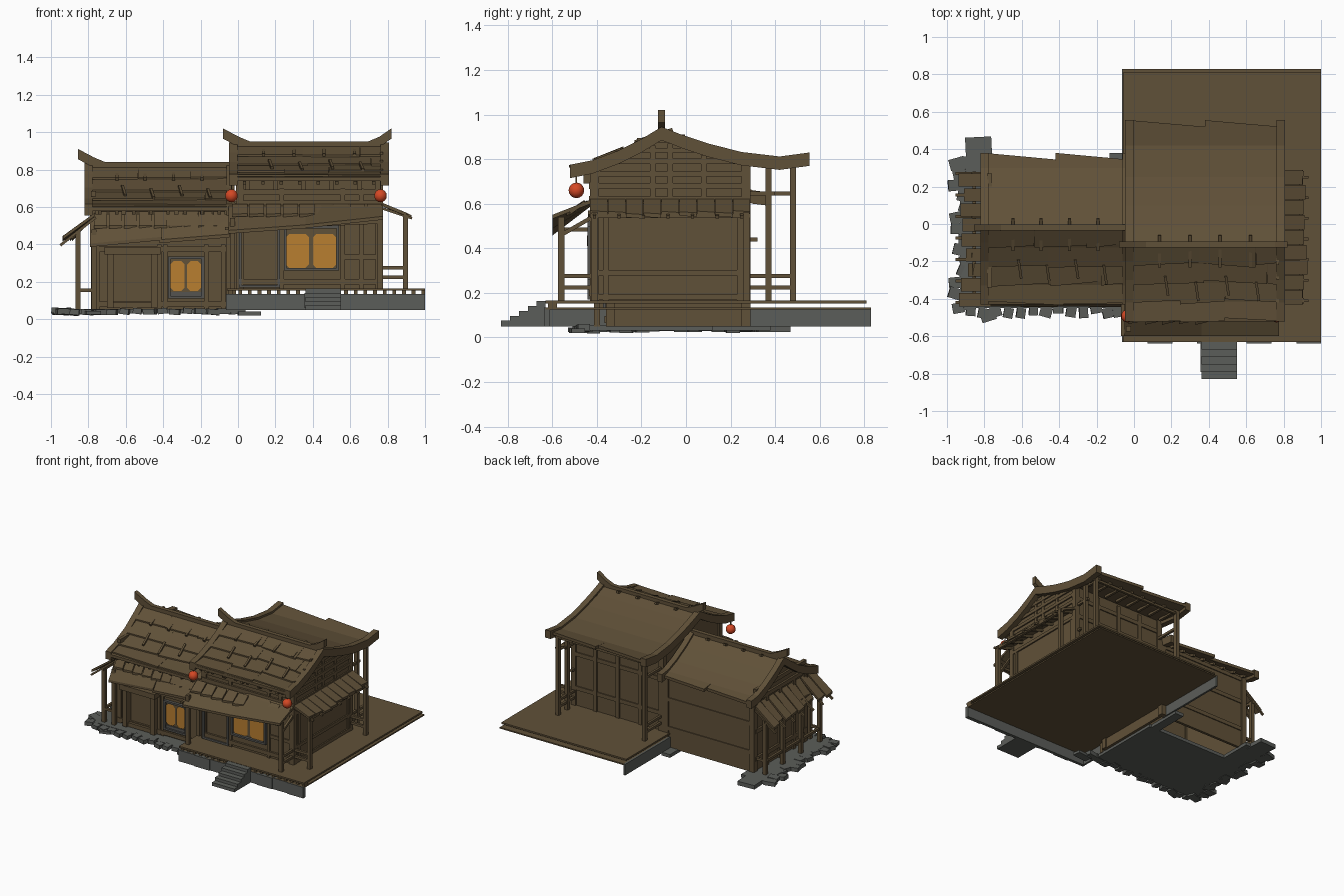
import bpy, bmesh, math, random
from mathutils import Vector, Matrix

if "Cube" in bpy.data.objects:
    bpy.data.objects.remove(bpy.data.objects["Cube"])
random.seed(4)

def material(name, c):
    m = bpy.data.materials.new(name)
    m.diffuse_color = (*c, 1)
    m.use_nodes = True
    m.node_tree.nodes["Principled BSDF"].inputs["Base Color"].default_value = m.diffuse_color
    return m
WOOD = material("weathered_wood", (0.118, 0.082, 0.040))
STONE = material("grey_stone", (0.105, 0.11, 0.10))
FRAME = material("grey_frame", (0.09, 0.088, 0.08))
GLOW = material("amber_paper", (0.48, 0.21, 0.03))
RED = material("lantern_red", (0.66, 0.065, 0.018))

def finish(name, bm, mat):
    bmesh.ops.recalc_face_normals(bm, faces=bm.faces)
    me = bpy.data.meshes.new(name)
    bm.to_mesh(me)
    bm.free()
    me.materials.append(mat)
    ob = bpy.data.objects.new(name, me)
    bpy.context.collection.objects.link(ob)
    return ob

def boxes(name, mat, items):
    """Each item: x0, x1, y0, y1, z0, z1 and an optional rotation about z, y."""
    bm = bmesh.new()
    for x0, x1, y0, y1, z0, z1, *rot in items:
        m = Matrix.Translation(((x0+x1)/2, (y0+y1)/2, (z0+z1)/2))
        if rot:
            m = m @ Matrix.Rotation(rot[0], 4, 'Z') @ Matrix.Rotation(rot[1], 4, 'Y')
        bmesh.ops.create_cube(bm, size=1, matrix=m @ Matrix.Diagonal((x1-x0, y1-y0, z1-z0, 1)))
    return finish(name, bm, mat)

def bars(name, mat, items, w=0.025):
    """Square bars between pairs of points."""
    bm = bmesh.new()
    for p, q in items:
        p, q = Vector(p), Vector(q)
        d = q - p
        m = Matrix.Translation((p+q)/2) @ d.to_track_quat('Z', 'Y').to_matrix().to_4x4()
        bmesh.ops.create_cube(bm, size=1, matrix=m @ Matrix.Diagonal((w, w, d.length, 1)))
    return finish(name, bm, mat)

def slab(name, mat, patches, t=0.02, floor=None):
    """Solid sheets: each patch is rows of points, thickened down (or to a floor)."""
    bm = bmesh.new()
    for rows in patches:
        n, k = len(rows), len(rows[0])
        top = [[bm.verts.new(p) for p in r] for r in rows]
        low = [[bm.verts.new((p[0], p[1], p[2]-t if floor is None else floor)) for p in r] for r in rows]
        for i in range(n-1):
            for j in range(k-1):
                for g in (top, low):
                    bm.faces.new((g[i][j], g[i+1][j], g[i+1][j+1], g[i][j+1]))
        ring = [(0, j) for j in range(k)] + [(i, k-1) for i in range(1, n)]
        ring += [(n-1, j) for j in range(k-2, -1, -1)] + [(i, 0) for i in range(n-2, 0, -1)]
        for (a, b), (c, d) in zip(ring, ring[1:] + ring[:1]):
            bm.faces.new((top[a][b], top[c][d], low[c][d], low[a][b]))
    return finish(name, bm, mat)

def height(prof, y):
    for (a, za), (b, zb) in zip(prof, prof[1:]):
        if a <= y <= b:
            return za + (zb-za)*(y-a)/(b-a)
    return prof[0][1] if y < prof[0][0] else prof[-1][1]

RP = [(-.52, .775), (-.42, .795), (-.3, .84), (-.2, .89), (-.11, .945), (-.02, .91),
      (.1, .87), (.25, .832), (.42, .812), (.555, .83)]
LP = [(-.43, .615), (-.33, .645), (-.2, .705), (-.1, .775), (-.02, .835), (.08, .765),
      (.2, .70), (.3, .66), (.38, .65)]

def house_roof(tag, prof, x0, x1, horns):
    ridge, xm = max(prof, key=lambda p: p[1]), (x0+x1)/2
    # curved sheet in two halves with a slanting broken back eave
    patches = []
    for a, b in ((x0, xm), (xm, x1)):
        body = [(y, z-.015) for y, z in prof]
        end = body[:-1] + [(body[-1][0]-.035, body[-1][1]-.005)]
        patches.append([[(x, y, z) for y, z in pr] for x, pr in ((a, body), (b, end))])
    slab(tag + "_roof_sheet", WOOD, patches, .022)
    # gable edge boards
    slab(tag + "_gable_boards", WOOD, [[[(x+s, y, z) for y, z in prof] for s in (-.022, .022)]
         for x in (x0, x1)], .06)
    # wide, thin shingle courses on the front slope
    courses, y, front = [], prof[0][0]+.005, ridge[0]
    while y < front - .06:
        x = x0 + .022
        while x < x1 - .04:
            e = min(x + random.uniform(.2, .42), x1-.022)
            ya, yb, s = y + random.uniform(-.008, .008), y + .1, random.uniform(-.014, .014)
            courses.append([[(px, ya+d, height(prof, ya)-.002), (px, yb, height(prof, yb)-.014)]
                            for px, d in ((x, s), (e, -s))])
            x = e + .001
        y += .1
    slab(tag + "_shingles", WOOD, courses, .01)
    # ridge beam with upswept ends
    z = ridge[1]
    pts = [(x0+.09, z+.005), (x1-.09, z+.005)]
    if horns[0]: pts = [(x0-.055, z+.075), (x0+.03, z+.03)] + pts
    else: pts = [(x0, z+.005)] + pts
    if horns[1]: pts += [(x1-.03, z+.03), (x1+.035, z+.075)]
    else: pts += [(x1, z+.005)]
    slab(tag + "_ridge_beam", WOOD, [[[(x, front-.016, h), (x, front+.016, h)] for x, h in pts]], .055)
    # short ribs below the ridge and loose battens lower down
    xs = [x0 + (x1-x0)*(i+1)/5 for i in range(4)]
    bars(tag + "_ridge_ribs", WOOD, [((x, front+.05, z-.012), (x, front-.12, height(prof, front-.12)+.002))
         for x in xs], .016)
    bars(tag + "_loose_battens", WOOD, [((x+.03, a, height(prof, a)), (x+.045, a-.1, height(prof, a-.1)))
         for i, x in enumerate(xs) for a in (front-.17-.03*(i % 2),)], .014)
    # rafters under both eaves
    n = 8
    raf = []
    for i in range(n):
        x = x0 + .06 + (x1-x0-.12)*i/(n-1)
        for a, b in ((prof[0][0]+.015, prof[1][0]+.03), (prof[-1][0]-.06, prof[-2][0]-.1)):
            raf.append(((x, a, height(prof, a)-.05), (x, b, height(prof, b)-.05)))
    bars(tag + "_rafters", WOOD, raf, .018)

house_roof("main", RP, -.025, .785, (True, True))
house_roof("wing", LP, -.80, -.04, (True, False))

def shell(tag, prof, x0, x1, y0, y1, zf):
    # gables follow the roof, long walls run straight
    ys = [y0] + [p[0] for p in prof if y0 < p[0] < y1] + [y1]
    slab(tag + "_gable_walls", WOOD, [[[(x+s, y, height(prof, y)-.04) for y in ys] for s in (-.01, .01)]
         for x in (x0, x1)], floor=zf)
    boxes(tag + "_long_walls", WOOD, [(x0, x1, y-.01, y+.01, zf, height(prof, y)-.04) for y in (y0, y1)])
    boxes(tag + "_corner_posts", WOOD, [(x-.02, x+.02, y-.02, y+.02, zf, height(prof, y)-.04)
          for x in (x0, x1) for y in (y0, y1)])
shell("main", RP, 0.01, .755, -.41, .27, .16)
shell("wing", LP, -.76, -.03, -.34, .27, .05)

# timber framing on gables and long walls
fr = [(.76, .775, -.42, .28, z-.012, z+.012) for z in (.18, .29, .55, .62, .68, .735, .79)]
for z in (.84, .885):
    w = (.95-z)*1.7
    fr.append((.76, .775, -.11-w, -.11+w, z-.01, z+.01))
for y in (-.36, -.15, -.07, .08, .24):
    low = abs(y+.06) > .2
    fr.append((.76, .773, y-.012, y+.012, .16 if low else .62, .55 if low else height(RP, y)-.06))
fr += [(x-.015, x+.015, .27, .29, .16, .77) for x in (.19, .38, .57)]
fr += [(.01, .755, .27, .288, z-.015, z+.015) for z in (.30, .56, .70)]
fr += [(.0, .77, -.435, -.41, z-.015, z+.015) for z in (.20, .62, .68)]
fr += [(x-.012, x+.012, -.432, -.41, .16, .70) for x in (.235, .56, .66)]
fr += [(.56, .75, -.43, -.41, .32, .345)]
boxes("main_timber_frame", WOOD, fr)
fl = [(-.785, -.76, y-.015, y+.015, .05, .6) for y in (-.2, -.03, .13)]
fl += [(-.785, -.76, -.34, .27, z-.015, z+.015) for z in (.15, .36, .6, .67)]
fl += [(-.76, -.03, .27, .287, z-.015, z+.015) for z in (.2, .42, .6)]
fl += [(-.78, -.03, -.365, -.34, z-.015, z+.015) for z in (.08, .375, .59)]
fl += [(x-.012, x+.012, -.362, -.34, .05, .40) for x in (-.42, -.39, -.17, -.08)]
boxes("wing_timber_frame", WOOD, fl)
# projecting door surround on the wing
boxes("wing_door_surround", WOOD, [(-.70, -.665, -.40, -.34, .06, .36), (-.465, -.43, -.40, -.34, .06, .36),
      (-.715, -.415, -.42, -.34, .345, .385), (-.665, -.465, -.385, -.34, .06, .09)])
boxes("eave_brackets", WOOD, [(x-.012, x+.012, -.40, -.34, .56, .61) for x in (-.75, -.61, -.47, -.33, -.19, -.06)]
      + [(x-.012, x+.012, -.46, -.41, .69, .75) for x in (.05, .2, .35, .5, .65)])

# front doors and windows: grey frames and glowing paper
def ring(x0, x1, z0, z1, y, w=.014):
    return [(x0, x1, y-.022, y, z0, z0+w), (x0, x1, y-.022, y, z1-w, z1),
            (x0, x0+w, y-.022, y, z0, z1), (x1-w, x1, y-.022, y, z0, z1)]
boxes("grey_frames", FRAME, ring(.005, .225, .17, .54, -.42) + ring(.245, .54, .26, .50, -.42)
      + ring(-.375, -.18, .11, .335, -.35))
boxes("window_boards", FRAME, [(-.36, -.19, -.358, -.34, .115, .145)])
glow = bmesh.new()
for x0, x1, z0, z1, y in ((.255, .38, .275, .455, -.426), (.40, .525, .275, .455, -.426),
                          (-.362, -.285, .15, .31, -.358), (-.272, -.197, .15, .31, -.358)):
    c = .018
    loop = [(x0+c, z0), (x1-c, z0), (x1, z0+c), (x1, z1-c), (x1-c, z1), (x0+c, z1), (x0, z1-c), (x0, z0+c)]
    glow.faces.new([glow.verts.new((x, y, z)) for x, z in loop])
finish("window_paper", glow, GLOW)

# pent roofs: broken front sheets and ragged side boards
slab("main_front_pent", WOOD, [
    [[(-.05, -.41, .62), (-.05, -.60, .475)], [(.37, -.41, .62), (.37, -.60, .505)]],
    [[(.36, -.41, .625), (.36, -.60, .505)], [(.775, -.41, .625), (.775, -.60, .55)]]], .018)
slab("wing_front_pent", WOOD, [
    [[(-.79, -.34, .57), (-.79, -.44, .405)], [(-.41, -.34, .57), (-.41, -.445, .44)]],
    [[(-.42, -.34, .575), (-.42, -.44, .425)], [(-.045, -.34, .575), (-.045, -.445, .455)]]], .018)
strips = []
for i in range(9):
    y, e = -.43 + i*.08, random.uniform(-.02, .015)
    strips.append([[(.765, y, .625), (.765, y+.078, .625)], [(.92+e, y, .56-e/2), (.92+e, y+.078, .555-e/2)]])
    y -= .01
    strips.append([[(-.765, y, .57), (-.765, y+.07, .57)], [(-.90+e*2, y, .445), (-.90+e*2, y+.07, .435)]])
slab("side_pent_boards", WOOD, strips, .018)
tiles = []
for i in range(9):
    x, s = -.03 + i*.09, random.uniform(0, .02)
    tiles.append([[(x, -.44-s, .615), (x+.08, -.44-s, .615)], [(x, -.52-s, .562), (x+.08, -.52, .565)]])
    x = -.77 + i*.08
    tiles.append([[(x, -.35, .575), (x+.07, -.35, .575)], [(x, -.40-s/2, .50), (x+.07, -.40, .502)]])
slab("pent_tiles", WOOD, tiles, .015)
bars("side_pent_battens", WOOD, [((-.76, -.42+i*.115, .545), (-.95, -.42+i*.115, .395)) for i in range(7)]
     + [((.765, -.41+i*.11, .595), (.93, -.41+i*.11, .54)) for i in range(7)], .014)

# veranda posts, plates and rails
P = [((x, -.56, .16), (x, -.56, .54)) for x in (-.03, .76)]
P += [((.895, y, .16), (.895, y, .56)) for y in (-.41, .27)]
P += [((x, .48, .16), (x, .48, .78)) for x in (.015, .75)] + [((.75, .37, .16), (.75, .37, .77))]
P += [((-.855, y, .05), (-.855, y, .47)) for y in (-.40, -.17, .05, .26)]
P += [((-.77, -.40, .05), (-.77, -.40, .48)), ((-.05, -.40, .05), (-.05, -.40, .48))]
bars("veranda_posts", WOOD, P, .028)
R = [((.895, -.43, .545), (.895, .29, .545)), ((-.855, -.42, .46), (-.855, .28, .46)),
     ((-.04, -.56, .485), (.77, -.56, .52)), ((0, .48, .76), (.77, .48, .76)),
     ((-.06, -.60, .485), (-.06, -.42, .485)), ((.76, -.56, .46), (.76, -.42, .54)),
     ((.75, .27, .645), (.75, .40, .645)), ((.015, .27, .645), (.015, .48, .645))]
for z in (.225, .275):
    R += [((.76, y, z), (.895, y, z)) for y in (-.41, .27)]
    R += [((x, .27, z), (x, .48, z)) for x in (.015, .75)] + [((.76, -.56, z), (.76, -.41, z))]
R += [((-.855, -.40, .155), (-.855, .26, .155)), ((-.855, -.40, .155), (-.76, -.40, .155)),
      ((-.855, .26, .155), (-.76, .26, .155)), ((.75, .27, .44), (.75, .32, .44))]
bars("veranda_rails", WOOD, R, .018)

# raised deck over a stone skirt, open at the right and back
boxes("deck_boards", WOOD, [(-.06, 1, -.63, .81, .153, .165), (-.06, 1, -.63, .83, .125, .135)])
boxes("deck_joists", WOOD, [(-.05+i*.0515, -.03+i*.0515, -.62, -.58, .134, .154) for i in range(21)])
boxes("deck_stone_skirt", STONE, [(-.06+i*.1325, .0725+i*.1325, -.632-.006*(i % 2), -.61, .05, .135) for i in range(8)]
      + [(-.065, -.05, -.63, -.31, .05, .135), (-.065, -.05, .25, .83, .05, .135)])
boxes("deck_inner_beam", WOOD, [(-.05, -.035, -.31, .25, .07, .15)])
boxes("front_steps", STONE, [(.36-.004*(i % 2), .55, -.83+i*.04, -.63, .05+i*.01, .075+i*.022) for i in range(5)])

# wing floor and rough footing stones
boxes("wing_floor", STONE, [(-.93, -.04, -.45, .12, .03, .055), (-.93, -.72, .12, .36, .03, .055),
      (-.13, -.06, .12, .38, .03, .055)])
S = []
for i in range(15):
    x, w = -.94+i*.067, random.uniform(.02, .045)
    y, z = -.455+random.uniform(-.02, .01), random.uniform(.022, .03)
    S.append((x-w, x+w, y-.03, y+.025, z, z+.03, random.uniform(-.3, .3), random.uniform(-.12, .12)))
for i in range(14):
    y, w = -.43+i*.058, random.uniform(.025, .045)
    x, z = -.93+random.uniform(-.025, .03), random.uniform(.022, .03)
    S.append((x-w, x+w, y-.03, y+.03, z, z+.03, random.uniform(-.4, .4), random.uniform(-.12, .12)))
S += [(-.90, -.76, .32, .465, .025, .055, .05, 0), (-.82, -.74, -.52, -.46, .025, .045, .3, 0),
      (.0, .12, -.52, -.46, .02, .04, .1, 0)]
boxes("footing_stones", STONE, S)

# hanging lanterns
for side, x in (("left", -.035), ("right", .762)):
    bm = bmesh.new()
    bmesh.ops.create_uvsphere(bm, u_segments=10, v_segments=8, radius=.035,
                              matrix=Matrix.Translation((x, -.492, .66)))
    for f in bm.faces:
        f.smooth = True
    finish(side + "_lantern", bm, RED)
bars("lantern_hooks", WOOD, [((x, -.492, .69), (x, -.492, .76)) for x in (-.035, .762)], .006)
